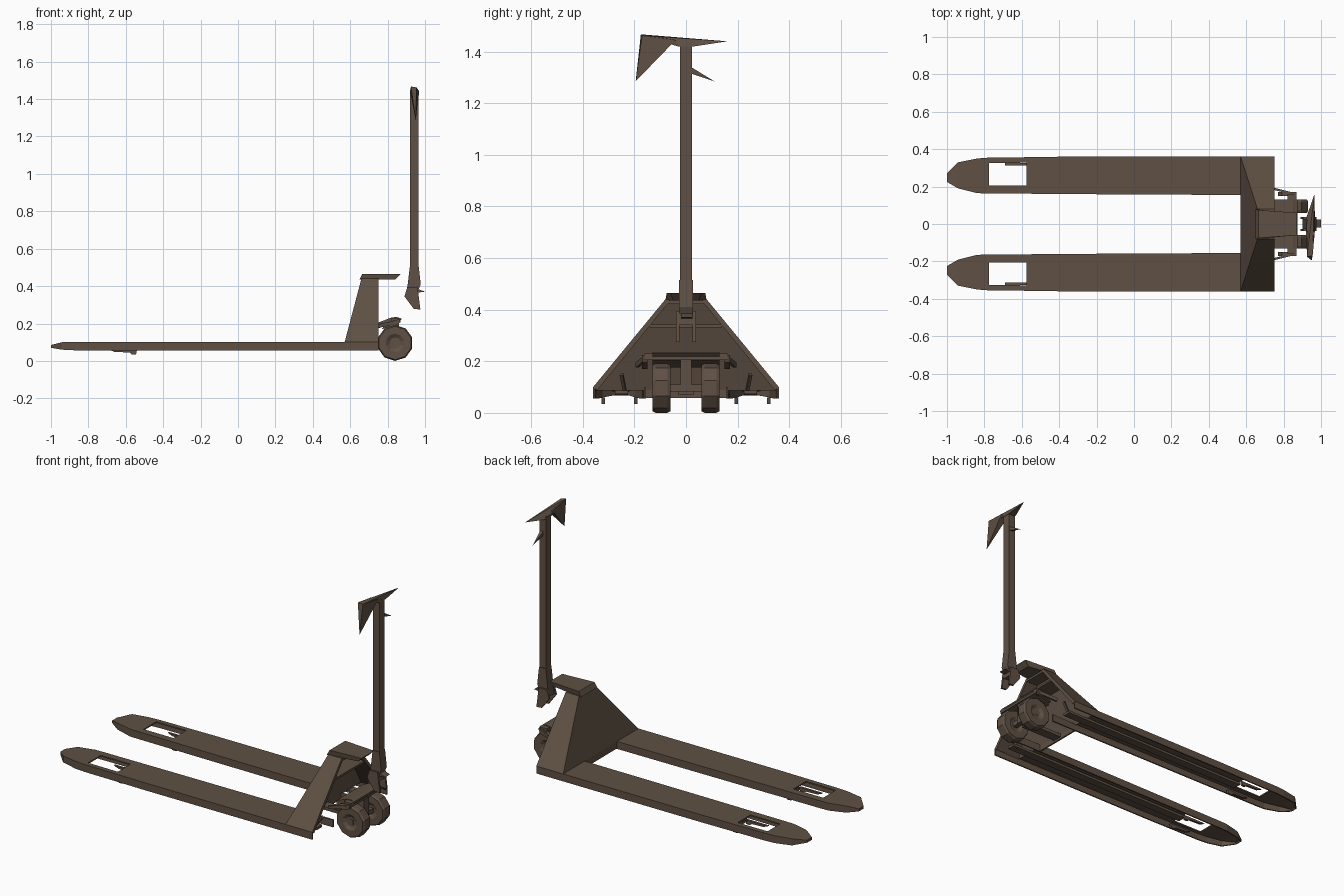
import bpy, bmesh, math
from mathutils import Vector

if "Cube" in bpy.data.objects:
    bpy.data.objects.remove(bpy.data.objects["Cube"])

mat = bpy.data.materials.new("dark_brown_metal")
mat.diffuse_color = (0.115, 0.081, 0.058, 1)
mat.use_nodes = True
mat.node_tree.nodes["Principled BSDF"].inputs["Base Color"].default_value = mat.diffuse_color


def finish(name, bm, thick=0):
    bmesh.ops.remove_doubles(bm, verts=bm.verts, dist=1e-5)
    bmesh.ops.recalc_face_normals(bm, faces=bm.faces)
    me = bpy.data.meshes.new(name)
    bm.to_mesh(me)
    bm.free()
    me.materials.append(mat)
    ob = bpy.data.objects.new(name, me)
    bpy.context.collection.objects.link(ob)
    if thick:
        m = ob.modifiers.new("sheet", 'SOLIDIFY')
        m.thickness = thick
        m.offset = -1
    return ob


def poly_mesh(name, faces, thick=0):
    bm = bmesh.new()
    for f in faces:
        bm.faces.new([bm.verts.new(p) for p in f])
    return finish(name, bm, thick)


def prism(name, xz, y0, y1):
    """Extrude an x-z outline from y0 to y1."""
    a = [(x, y0, z) for x, z in xz]
    b = [(x, y1, z) for x, z in xz]
    n = len(xz)
    sides = [(a[i], a[(i + 1) % n], b[(i + 1) % n], b[i]) for i in range(n)]
    return poly_mesh(name, [a, b] + sides)


def box(name, x0, x1, y0, y1, z0, z1):
    return prism(name, [(x0, z0), (x1, z0), (x1, z1), (x0, z1)], y0, y1)


def fork(name, s):
    # stations: x, inner y, outer y, top z, skirt bottom z
    st = [(-1.0, .225, .27, .085, .07), (-.94, .19, .33, .1, .06),
          (-.84, .165, .35, .1, .055), (-.775, .163, .355, .1, .055),
          (-.575, .162, .357, .1, .055), (-.38, .16, .36, .1, .055),
          (.57, .155, .36, .1, .055), (.75, .155, .36, .1, .055)]
    faces = []
    for i in range(len(st) - 1):
        rows = []
        for x, yi, yo, zt, zb in st[i:i + 2]:
            hi, ho = yi + (yo - yi) * .22, yo - (yo - yi) * .15
            rows.append([(x, s * y, z) for y, z in
                         ((yi, zb), (yi, zt), (hi, zt), (ho, zt), (yo, zt), (yo, zb))])
        for k in range(5):
            if k == 2 and i == 3:      # load wheel opening
                continue
            if i == len(st) - 2 and k in (1, 2, 3):   # open under the body
                continue
            faces.append((rows[0][k], rows[1][k], rows[1][k + 1], rows[0][k + 1]))
    x, yi, yo, zt, zb = st[0]          # blunt tip
    hi, ho = yi + (yo - yi) * .22, yo - (yo - yi) * .15
    faces.append([(x, s * y, z) for y, z in
                  ((yi, zb), (yi, zt), (hi, zt), (ho, zt), (yo, zt), (yo, zb))])
    poly_mesh(name, faces, .008)


def wheel(name, y0, y1):
    bm = bmesh.new()
    n, cx, cz, r = 10, .84, .096, .096

    def ring(y, rad):
        return [bm.verts.new((cx + rad * math.cos(2 * math.pi * (i + .5) / n), y,
                              cz + rad * math.sin(2 * math.pi * (i + .5) / n))) for i in range(n)]
    mid, d = (y0 + y1) / 2, .012
    rings = [ring(y0 + d, .03), ring(y0, .05), ring(y0, r * .93), ring(y0 + d, r),
             ring(y1 - d, r), ring(y1, r * .93), ring(y1, .05), ring(y1 - d, .03)]
    for a, b in zip(rings, rings[1:]):
        for i in range(n):
            bm.faces.new((a[i], a[(i + 1) % n], b[(i + 1) % n], b[i]))
    bm.faces.new(rings[0])
    bm.faces.new(rings[-1])
    finish(name, bm)


def bar(name, p, q, w, h):
    """Rectangular rod between two points."""
    p, q = Vector(p), Vector(q)
    d = (q - p).normalized()
    u = d.cross(Vector((0, 0, 1))).normalized() * w / 2
    v = d.cross(u).normalized() * h / 2
    c = [u + v, u - v, -u - v, -u + v]
    a, b = [p + k for k in c], [q + k for k in c]
    poly_mesh(name, [a, b] + [(a[i], a[(i + 1) % 4], b[(i + 1) % 4], b[i]) for i in range(4)])


# Forks, wheels and everything that comes in pairs
for side, s in (("left", -1), ("right", 1)):
    fork(side + "_fork", s)
    wheel(side + "_steer_wheel", s * .095 - .035, s * .095 + .035)
    for k, y in (("inner", .195), ("outer", .32)):
        prism(f"{side}_{k}_roller_bracket",
              [(-.69, .06), (-.66, .048), (-.58, .045), (-.57, .035),
               (-.545, .035), (-.54, .06)], s * y - .007, s * y + .007)
    # push rods hidden in the fork channel
    bar(side + "_push_rod", (-.57, s * .25, .075), (.72, s * .25, .08), .05, .015)
    bar(side + "_rod_lever", (.68, s * .235, .075), (.74, s * .25, .15), .012, .014)
    bar(side + "_linkage", (.74, s * .19, .185), (.84, s * .165, .205), .012, .02)
    # drooping ends of the steering bracket
    prism(side + "_bracket_end", [(.77, .17), (.86, .195), (.87, .225), (.79, .205)],
          s * .15, s * .17)

# Hollow sloping body: front panel, flanks and lower cross panel
A, B, C, D = (.57, .36, .1), (.75, .36, .1), (.75, .08, .44), (.66, .08, .44)


def neg(p):
    return (p[0], -p[1], p[2])


poly_mesh("body_shell", [
    (A, B, C, D), (neg(A), neg(D), neg(C), neg(B)),
    (A, D, neg(D), neg(A)), (D, C, neg(C), neg(D))], .02)
box("cross_panel", .57, .58, -.16, .16, .058, .1)
prism("inner_shelf", [(.64, .33), (.75, .33), (.75, .342), (.643, .342)], -.14, .14)

# Top cap tapering toward the handle
cap_lo = [(.65, -.08, .435), (.84, -.05, .435), (.84, .05, .435), (.65, .08, .435)]
cap_hi = [(.665, -.075, .465), (.87, -.06, .465), (.87, .06, .465), (.665, .075, .465)]
poly_mesh("top_cap", [cap_lo, cap_hi] + [
    (cap_lo[i], cap_lo[(i + 1) % 4], cap_hi[(i + 1) % 4], cap_hi[i]) for i in range(4)])

# Steering assembly
prism("steering_bracket", [(.75, .175), (.86, .205), (.875, .225), (.85, .235), (.82, .232),
                           (.75, .205)], -.13, .13)
box("bracket_crossbar", .82, .87, -.16, .16, .205, .23)
box("pump_post", .8, .86, -.022, .022, .08, .21)
box("axle", .825, .855, -.12, .12, .082, .11)
box("pump_mount", .58, .82, -.03, .03, .07, .09)

# Handle
box("handle_column", .92, .965, -.023, .023, .5, 1.43)
prism("handle_knuckle", [(.92, .515), (.965, .515), (.977, .41), (.967, .385), (.905, .39)],
      -.027, .027)
for s in (-1, 1):
    prism("knuckle_cheek", [(.905, .395), (.96, .395), (.975, .275), (.94, .278), (.89, .345)],
          s * .032 - .006, s * .032 + .006)
prism("knuckle_core", [(.905, .395), (.96, .395), (.965, .34), (.9, .35)], -.03, .03)
prism("foot_pedal", [(.96, .385), (1.0, .37), (.96, .365)], -.02, .025)

# Grip: flat top bar with one bent triangular wing
a, b, c = (.925, -.175, 1.467), (.965, .16, 1.44), (.95, -.195, 1.285)
d, e = (.92, -.04, 1.445), (.967, -.04, 1.445)
a2 = (.955, -.17, 1.462)
f, g = (.92, .03, 1.42), (.967, .03, 1.42)
h, i = (.92, -.03, 1.42), (.967, -.03, 1.42)
poly_mesh("grip_wing", [(a, a2, c), (a, c, d), (a2, e, c), (d, c, e), (a, d, e, a2)])
poly_mesh("grip_bar", [(a, b, a2), (a, d, h), (a, h, f), (a, f, b), (a2, b, g), (a2, g, i),
                       (h, i, g, f), (f, g, b), (a2, i, e), (d, e, i, h)])
poly_mesh("release_lever", [
    ((.94, .02, 1.34), (.96, .02, 1.34), (.95, .11, 1.285)),
    ((.94, .02, 1.315), (.95, .11, 1.285), (.96, .02, 1.315)),
    ((.94, .02, 1.34), (.95, .11, 1.285), (.94, .02, 1.315)),
    ((.96, .02, 1.34), (.96, .02, 1.315), (.95, .11, 1.285)),
    ((.94, .02, 1.34), (.94, .02, 1.315), (.96, .02, 1.315), (.96, .02, 1.34))])
